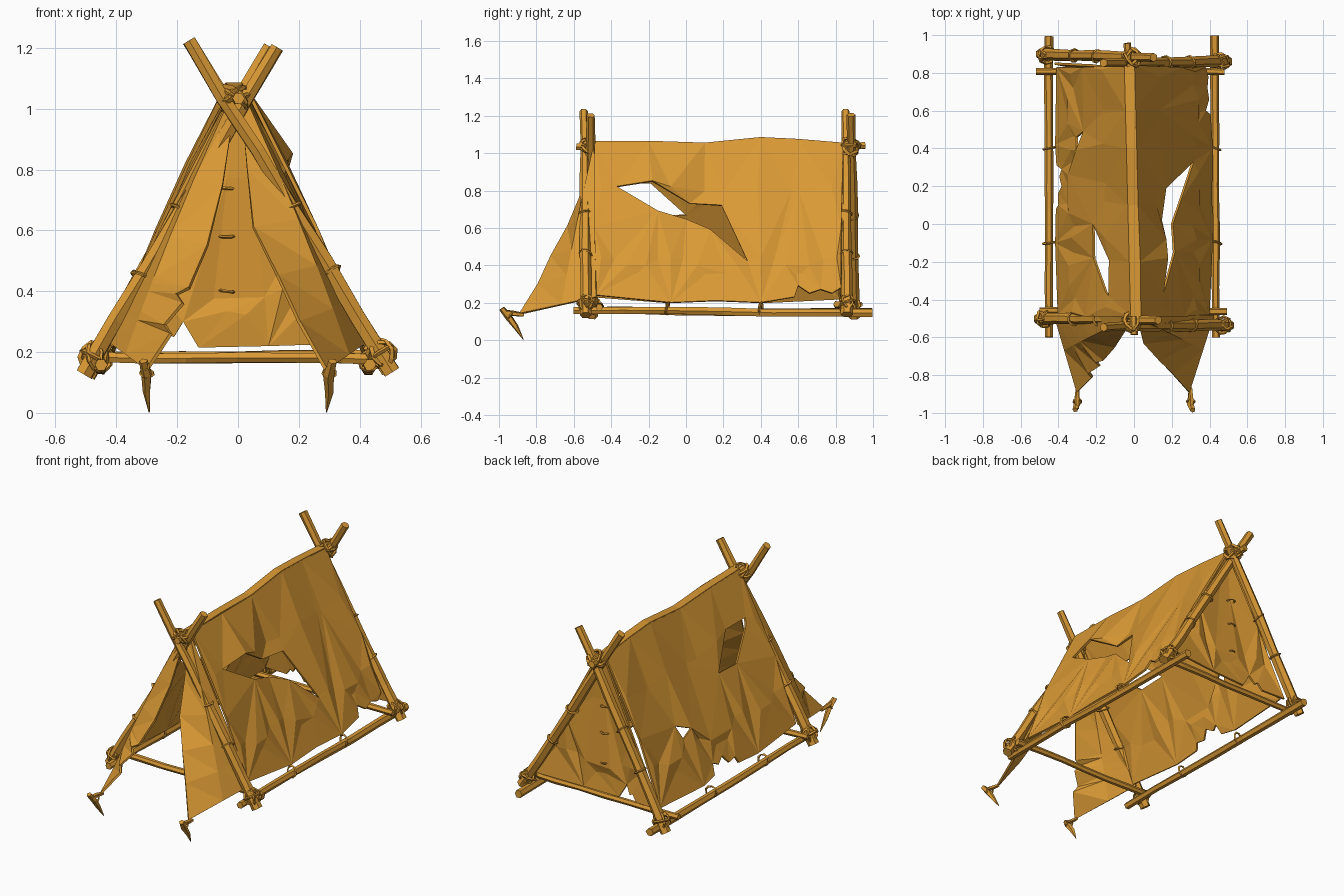
import bpy, bmesh, math, random
from mathutils import Vector, Matrix
from mathutils.geometry import delaunay_2d_cdt

random.seed(4)
cube = bpy.data.objects.get("Cube")
if cube:
    bpy.data.objects.remove(cube)

mat = bpy.data.materials.new("ochre hide and wood")
mat.use_nodes = True
COLOR = (0.70, 0.32, 0.035, 1)
mat.diffuse_color = COLOR
mat.node_tree.nodes["Principled BSDF"].inputs["Base Color"].default_value = COLOR


def finish(name, bm):
    bmesh.ops.recalc_face_normals(bm, faces=bm.faces)
    mesh = bpy.data.meshes.new(name)
    bm.to_mesh(mesh)
    bm.free()
    mesh.materials.append(mat)
    obj = bpy.data.objects.new(name, mesh)
    bpy.context.collection.objects.link(obj)
    return obj


def thicken(obj, depth=0.012):
    mod = obj.modifiers.new("cloth thickness", "SOLIDIFY")
    mod.thickness = depth
    mod.offset = 0


def branch(name, path, radii, sides=6, wobble=0.004):
    """Rough faceted stick through the points of a path."""
    bm = bmesh.new()
    path = [Vector(p) for p in path]
    turn = (path[-1] - path[0]).to_track_quat("Z", "Y")
    rings = []
    for i, p in enumerate(path):
        shift = Vector([random.uniform(-wobble, wobble) for _ in range(3)])
        ring = []
        for k in range(sides):
            a = math.tau * k / sides
            r = radii[i] * random.uniform(0.88, 1.1)
            ring.append(bm.verts.new(p + shift + turn @ Vector((r * math.cos(a), r * math.sin(a), 0))))
        rings.append(ring)
    for low, high in zip(rings, rings[1:]):
        for k in range(sides):
            n = (k + 1) % sides
            bm.faces.new((low[k], low[n], high[n], high[k]))
    bm.faces.new(rings[0])
    bm.faces.new(rings[-1])
    return finish(name, bm)


def pole(name, a, b, r0, r1, cuts=6):
    a, b = Vector(a), Vector(b)
    ts = [i / cuts for i in range(cuts + 1)]
    return branch(name, [a.lerp(b, t) for t in ts], [r0 + (r1 - r0) * t for t in ts])


def rope_ring(name, centre, axis, radius, cord=0.006, tilt=0.3):
    axis = Vector(axis).normalized() + Vector([random.uniform(-tilt, tilt) for _ in range(3)])
    bm = bmesh.new()
    big, small = 9, 4
    place = Matrix.Translation(Vector(centre)) @ axis.to_track_quat("Z", "Y").to_matrix().to_4x4()
    grid = []
    for i in range(big):
        a = math.tau * i / big
        row = []
        for j in range(small):
            b = math.tau * j / small
            d = radius * random.uniform(0.93, 1.08) + cord * math.cos(b)
            row.append(bm.verts.new(place @ Vector((d * math.cos(a), d * math.sin(a), cord * math.sin(b)))))
        grid.append(row)
    for i in range(big):
        for j in range(small):
            n, m = (i + 1) % big, (j + 1) % small
            bm.faces.new((grid[i][j], grid[n][j], grid[n][m], grid[i][m]))
    return finish(name, bm)


def inside(p, poly):
    hit = False
    for a, b in zip(poly, poly[1:] + poly[:1]):
        if (a[1] > p[1]) != (b[1] > p[1]):
            if p[0] < a[0] + (p[1] - a[1]) * (b[0] - a[0]) / (b[1] - a[1]):
                hit = not hit
    return hit


def cloth(name, outline, holes, ties, place):
    """Faceted sheet with torn holes and long folds fanning out from its ties."""
    def nearest(p):
        return min(ties, key=lambda t: abs(p.x - t[0]))

    pts, edges = [], []
    for loop in [outline] + holes:
        start, n = len(pts), len(loop)
        pts += [Vector(p) for p in loop]
        edges += [(start + i, start + (i + 1) % n) for i in range(n)]
    for tie in ties:
        for k in range(-3, 4):
            for r in (0.24, 0.62):
                a = k * 0.3 + random.uniform(-0.04, 0.04)
                p = Vector((tie[0] + r * math.sin(a), tie[1] + r * math.cos(a)))
                if nearest(p) == tie and inside(p, outline) and not any(inside(p, h) for h in holes):
                    pts.append(p)
    verts, _, faces = delaunay_2d_cdt(pts, edges, [], 0, 1e-4)[:3]
    bm = bmesh.new()
    made = []
    for v in verts:
        tie = nearest(v)
        fold = math.cos(math.pi * math.atan2(v.x - tie[0], v.y - tie[1] + 0.02) / 0.3)
        made.append(bm.verts.new(place(v.x, v.y, fold)))
    for f in faces:
        c = sum((verts[i] for i in f), Vector((0, 0))) / len(f)
        if inside(c, outline) and not any(inside(c, h) for h in holes):
            bm.faces.new([made[i] for i in f])
    bmesh.ops.delete(bm, geom=[v for v in bm.verts if not v.link_faces], context="VERTS")
    thicken(finish(name, bm))


# Two crossed pole frames
for end, y_left, y_right in (("front", -0.535, -0.5), ("back", 0.86, 0.895)):
    inset = 0.0 if end == "front" else 0.015
    legs = {"left": ((0.51 - inset, y_left, 0.135), (-0.165, y_left - 0.01, 1.225)),
            "right": ((-0.51 + inset, y_right, 0.125), (0.13 - 2 * inset, y_right - 0.01, 1.205))}
    for side, (foot, tip) in legs.items():
        pole(f"{end}_{side}_leg", foot, tip, 0.031, 0.024)
        foot, tip = Vector(foot), Vector(tip)
        for t in (0.3, 0.5):
            rope_ring(f"{end}_{side}_leg_tie", foot.lerp(tip, t), tip - foot, 0.033)
        # Lashing at the foot
        joint = foot.lerp(tip, 0.055)
        for axis in ((1, 1, 0), (1, -1, 0.5), (0, 1, 0.3), (tip - foot)):
            rope_ring(f"{end}_{side}_foot_lashing", joint, axis, 0.045, 0.008)
    # Lashing at the crossing
    mid = (y_left + y_right) / 2
    for axis in ((1, 0, 1), (-1, 0, 1), (1, 0.5, 0.6), (-1, 0.4, 0.6), (0, 0.3, 1)):
        rope_ring(f"{end}_top_lashing", (-0.012, mid, 1.035), axis, 0.05, 0.009)

# Ridge stubs, side rails and cross bars
pole("front_ridge_stub", (0, -0.59, 1.035), (0, -0.44, 1.025), 0.02, 0.018, 2)
pole("back_ridge_stub", (-0.04, 0.96, 1.045), (-0.02, 0.78, 1.025), 0.02, 0.018, 2)
for side, x in (("left", 0.43), ("right", -0.45)):
    pole(f"{side}_rail", (x, -0.6, 0.16), (x, 0.995, 0.145), 0.021, 0.025)
    for y in (-0.1, 0.4):
        rope_ring(f"{side}_rail_tie", (x, y, 0.17), (0, 1, 0), 0.032)
pole("front_cross_bar", (-0.5, -0.46, 0.185), (0.49, -0.46, 0.175), 0.018, 0.02)
pole("back_cross_bar", (-0.52, 0.81, 0.185), (0.48, 0.81, 0.19), 0.018, 0.018)


# Side sheets joined by a narrow flat ridge
def ridge_x(y):
    return -0.003 - 0.025 * y


def bump(y, z, cy, cz):
    return math.exp(-60 * ((y - cy) ** 2 + (z - cz) ** 2))


def side_place(sign, lip):
    def place(y, z, fold):
        t = max(0.0, min(1.0, (1.05 - z) / 0.85))
        belly = math.sin(math.pi * t)
        torn = lip * (bump(y, z, -0.18, 0.86) - 0.8 * bump(y, z, 0.04, 0.74))
        x = 0.022 + 0.39 * t + belly * (0.018 + 0.014 * fold) + torn
        return Vector((sign * x + ridge_x(y) * (1 - t), y, z))
    return place


ridge = [(0.84, 1.05), (0.6, 1.07), (0.4, 1.08), (0.1, 1.05), (-0.2, 1.06), (-0.49, 1.06)]
ties = [(-0.46, 0.2), (-0.08, 0.2), (0.4, 0.2), (0.8, 0.2)]

cap = bmesh.new()
pairs = [[cap.verts.new((ridge_x(y) + s * 0.025, y, z)) for s in (-1, 1)] for y, z in ridge]
for a, b in zip(pairs, pairs[1:]):
    cap.faces.new((a[0], a[1], b[1], b[0]))
thicken(finish("ridge_fold", cap))

cloth("left_sheet",
      ridge + [(-0.49, 0.6), (-0.48, 0.24), (-0.08, 0.2), (0.16, 0.21), (0.4, 0.2), (0.58, 0.23),
               (0.6, 0.29), (0.66, 0.25), (0.72, 0.27), (0.78, 0.25), (0.83, 0.28), (0.83, 0.6)],
      [[(-0.37, 0.82), (-0.18, 0.85), (0.02, 0.73), (0.19, 0.72), (0.33, 0.42),
        (0.13, 0.59), (0, 0.645), (-0.15, 0.69)]],
      ties, side_place(1, 0.05))
cloth("right_sheet",
      ridge + [(-0.49, 0.6), (-0.48, 0.23), (-0.1, 0.2), (0.08, 0.21), (0.1, 0.25), (0.16, 0.24),
               (0.2, 0.29), (0.25, 0.26), (0.29, 0.28), (0.31, 0.22), (0.42, 0.2), (0.83, 0.22), (0.83, 0.6)],
      [[(0, 0.67), (-0.19, 0.84), (-0.38, 0.84), (-0.36, 0.8), (-0.18, 0.66)],
       [(0.49, 0.55), (0.39, 0.51), (0.46, 0.47)]],
      ties, side_place(-1, 0.0))

# Back sheet with a torn lower corner and three stitches
cloth("back_sheet",
      [(-0.015, 1.05), (-0.225, 0.63), (-0.42, 0.22), (-0.26, 0.22), (-0.23, 0.26), (-0.21, 0.25), (-0.18, 0.3),
       (-0.13, 0.215), (0.1, 0.22), (0.42, 0.23), (0.22, 0.63)],
      [], [(-0.22, 0.18), (0.22, 0.18)],
      lambda x, z, fold: Vector((x, 0.825 + 0.01 * fold + 0.1 * x * x, z)))
for z in (0.4, 0.58, 0.74):
    rope_ring("back_stitch", (-0.037, 0.825, z), (0, 0, 1), 0.024, 0.005, 0.15)


# Door flaps pulled forward to the pegs
def flap(name, sign, edge):
    bm = bmesh.new()
    top, foot = Vector((sign * 0.02, -0.49, 1.04)), Vector((sign * 0.42, -0.48, 0.23))
    rows = []
    for p in edge:
        f = (1.04 - p[2]) / 0.9
        outer = top.lerp(foot, f)
        middle = outer.lerp(top.lerp(Vector(edge[-1]), f), 0.45)
        middle += Vector((sign, -0.4, 0)) * 0.012 * math.sin(math.pi * f)
        rows.append([bm.verts.new(q) for q in (p, middle, outer)])
    for a, b in zip(rows, rows[1:]):
        for k in (0, 1):
            bm.faces.new((a[k], a[k + 1], b[k + 1]))
            bm.faces.new((a[k], b[k + 1], b[k]))
    thicken(finish(name, bm))


flap("left_flap", 1, [(0.01, -0.49, 1.02), (0.03, -0.55, 0.8), (0.05, -0.63, 0.61),
                      (0.13, -0.72, 0.45), (0.2, -0.79, 0.3), (0.29, -0.89, 0.14)])
flap("right_flap", -1, [(-0.01, -0.49, 1.02), (-0.05, -0.57, 0.75), (-0.1, -0.65, 0.55),
                        (-0.16, -0.72, 0.41), (-0.2, -0.73, 0.39), (-0.18, -0.75, 0.36),
                        (-0.24, -0.79, 0.29), (-0.22, -0.81, 0.26), (-0.3, -0.89, 0.14)])

# Pegs with their ties
for side, s in (("left", 1), ("right", -1)):
    x = 0.3 * s
    branch(f"{side}_peg", [(x + s * 0.01, -0.985, 0.17), (x, -0.95, 0.125), (x, -0.91, 0.07), (x - s * 0.008, -0.87, 0.002)],
           [0.015, 0.019, 0.014, 0.002], 5, 0.001)
    branch(f"{side}_peg_cord", [(x, -0.98, 0.15), (x, -0.93, 0.145), (x, -0.87, 0.135)], [0.012, 0.014, 0.01], 5)
    rope_ring(f"{side}_peg_loop", (x, -0.94, 0.13), (0, 0.6, -0.8), 0.021, 0.005)
